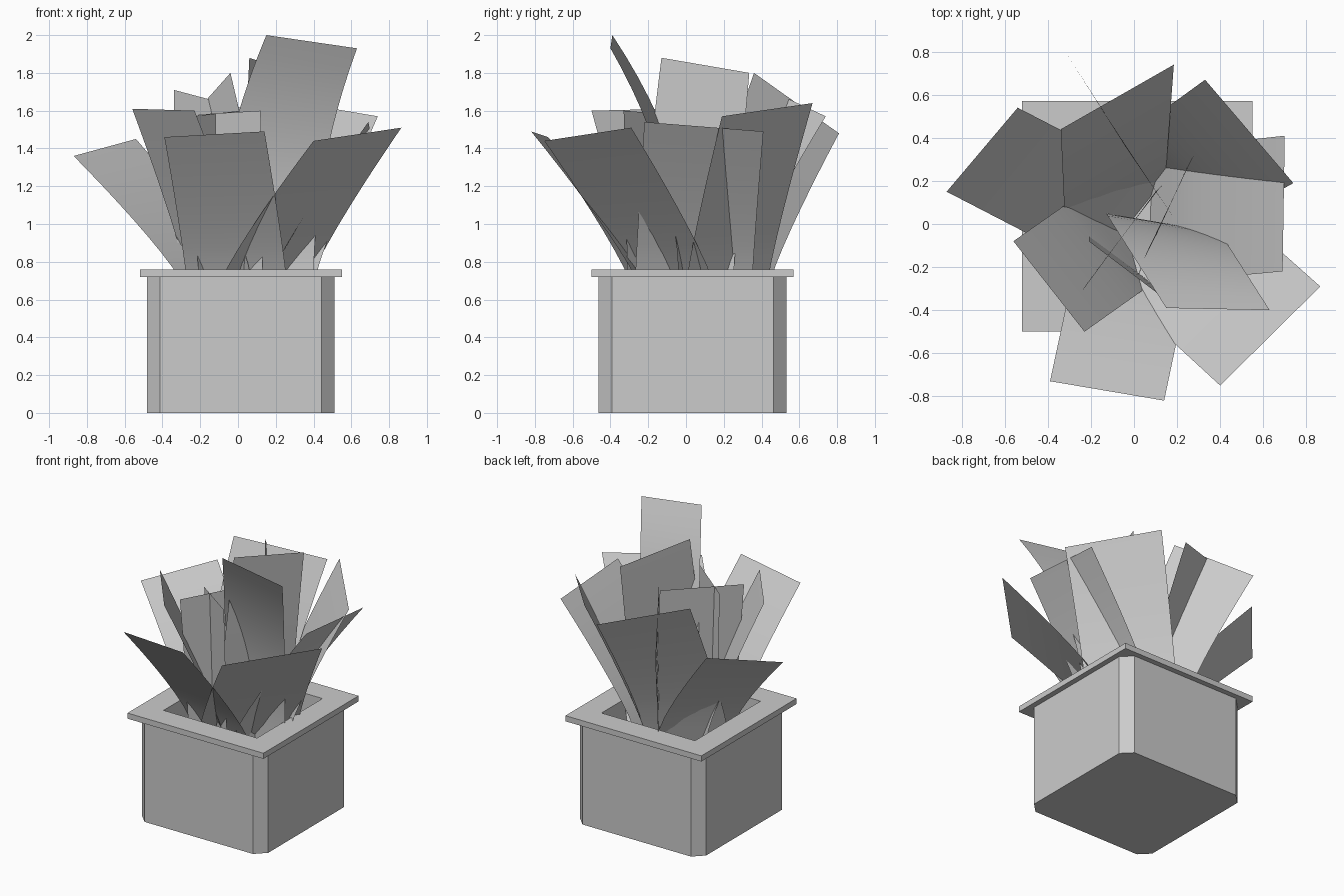
import bpy, bmesh
from mathutils import Vector

if "Cube" in bpy.data.objects:
    bpy.data.objects.remove(bpy.data.objects["Cube"])

CX, CY = 0.015, 0.035
SOIL = 0.52


def finish(name, bm):
    mesh = bpy.data.meshes.new(name)
    bm.to_mesh(mesh)
    bm.free()
    ob = bpy.data.objects.new(name, mesh)
    bpy.context.collection.objects.link(ob)
    return ob


def outline(half, cut):
    """Square outline with chamfered corners (eight points)."""
    h, k = half, half - cut
    pts = [(k, -h), (h, -k), (h, k), (k, h), (-k, h), (-h, k), (-h, -k), (-k, -h)]
    return [(CX + x, CY + y) for x, y in pts]


# Chamfered planter box, hollow above the soil
bm = bmesh.new()
loops = [[bm.verts.new((x, y, z)) for x, y in outline(h, c)]
         for h, c, z in [(0.497, 0.07, 0), (0.497, 0.07, 0.72),
                         (0.368, 0.001, 0.72), (0.368, 0.001, SOIL)]]
for a, b in zip(loops, loops[1:]):
    for i in range(8):
        j = (i + 1) % 8
        bm.faces.new((a[i], a[j], b[j], b[i]))
bm.faces.new(loops[0][::-1])
bm.faces.new(loops[-1])
finish("planter_box", bm)

# Flat square rim
bm = bmesh.new()
rings = []
for half, z in [(0.535, 0.72), (0.535, 0.76), (0.368, 0.76), (0.368, 0.72)]:
    rings.append([bm.verts.new((CX + sx * half, CY + sy * half, z))
                  for sx, sy in ((-1, -1), (1, -1), (1, 1), (-1, 1))])
for k in range(4):
    a, b = rings[k], rings[(k + 1) % 4]
    for i in range(4):
        j = (i + 1) % 4
        bm.faces.new((a[i], a[j], b[j], b[i]))
finish("planter_rim", bm)


# Thin broad leaves, bending away from the base and rooted down in the soil
def leaf(name, base_a, base_b, tip_a, tip_b, bend=1.15, steps=8, root=0.75):
    bm = bmesh.new()
    rows = []
    for s in range(-1, steps + 1):
        row = []
        for b, tip in ((base_a, tip_a), (base_b, tip_b)):
            if s < 0:
                z = SOIL
                f = root * (SOIL - 0.68) / (tip[2] - 0.68)
            else:
                t = s / steps
                f = t ** bend
                z = 0.68 + (tip[2] - 0.68) * t
            row.append(bm.verts.new(Vector((b[0] + (tip[0] - b[0]) * f,
                                            b[1] + (tip[1] - b[1]) * f, z))))
        rows.append(row)
    for a, b in zip(rows, rows[1:]):
        bm.faces.new((a[0], a[1], b[1], b[0])).smooth = True
    finish(name, bm)


leaf("leaf_left", (-0.29, -0.15), (0.04, 0.24), (-0.87, 0.15, 1.36), (-0.54, 0.54, 1.45))
leaf("leaf_back", (-0.32, -0.01), (0.15, 0.27), (-0.34, 0.44, 1.71), (0.185, 0.74, 1.57))
leaf("leaf_back_right", (0.0, 0.43), (0.40, 0.0), (0.33, 0.67, 1.64), (0.74, 0.19, 1.57))
leaf("leaf_right", (0.16, 0.35), (0.15, -0.27), (0.70, 0.41, 1.49), (0.69, -0.22, 1.54))
leaf("leaf_front_right", (-0.10, -0.29), (0.37, 0.15), (0.40, -0.75, 1.44), (0.865, -0.29, 1.51))
leaf("leaf_front", (-0.27, -0.17), (0.26, -0.25), (-0.39, -0.73, 1.46), (0.14, -0.82, 1.49))
leaf("leaf_front_left", (-0.26, 0.13), (0.08, -0.28), (-0.56, -0.08, 1.61), (-0.23, -0.50, 1.60))
leaf("leaf_tall", (-0.13, 0.05), (0.40, -0.04), (0.15, -0.39, 2.0), (0.63, -0.40, 1.93), 2.0, 12, 0.0)
leaf("leaf_upright_right", (0.01, -0.26), (0.24, 0.25), (0.06, -0.13, 1.88), (0.285, 0.335, 1.80))
leaf("leaf_upright_back", (0.19, 0.02), (-0.09, 0.44), (-0.04, 0.36, 1.80), (-0.325, 0.81, 1.48))
leaf("leaf_upright_left", (-0.21, -0.26), (0.13, 0.18), (-0.24, -0.31, 1.57), (0.10, 0.15, 1.61))
leaf("leaf_inner", (-0.21, -0.05), (0.13, -0.31), (-0.21, -0.08, 1.58), (0.12, -0.33, 1.60))
